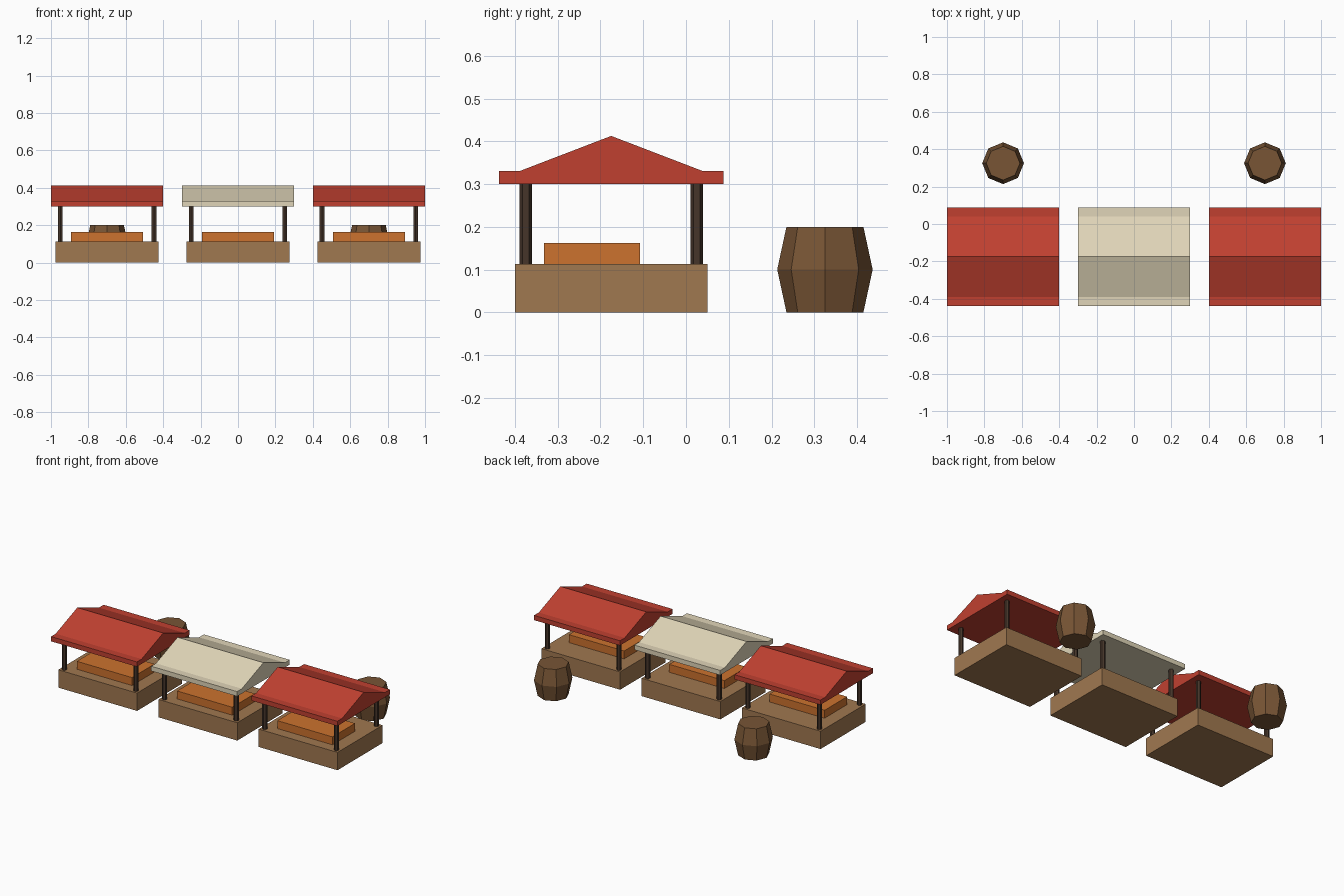
import bpy, bmesh
from mathutils import Matrix

cube = bpy.data.objects.get("Cube")
if cube:
    bpy.data.objects.remove(cube)


def material(name, hex_colour):
    srgb = [int(hex_colour[i:i + 2], 16) / 255 for i in (0, 2, 4)]
    colour = [((c + 0.055) / 1.055) ** 2.4 for c in srgb] + [1]
    mat = bpy.data.materials.new(name)
    mat.use_nodes = True
    mat.diffuse_color = colour
    mat.node_tree.nodes["Principled BSDF"].inputs["Base Color"].default_value = colour
    return mat


RED = material("red cloth", "C04030")
CREAM = material("cream cloth", "E0D5B8")
LIGHT_WOOD = material("light wood", "A07850")
DARK_WOOD = material("dark wood", "46352A")
BARREL_WOOD = material("barrel wood", "785535")
ORANGE = material("orange goods", "CC722E")


def finish(name, bm, mat):
    bmesh.ops.recalc_face_normals(bm, faces=bm.faces)
    mesh = bpy.data.meshes.new(name)
    bm.to_mesh(mesh)
    bm.free()
    mesh.materials.append(mat)
    obj = bpy.data.objects.new(name, mesh)
    bpy.context.collection.objects.link(obj)
    return obj


def box(name, centre, size, mat):
    bm = bmesh.new()
    bmesh.ops.create_cube(bm, size=1, matrix=Matrix.Translation(centre) @ Matrix.Diagonal((*size, 1)))
    return finish(name, bm, mat)


def post(name, x, y, bottom, top, mat):
    bm = bmesh.new()
    bmesh.ops.create_cone(bm, cap_ends=True, segments=6, radius1=0.015, radius2=0.015,
                          depth=top - bottom, matrix=Matrix.Translation((x, y, (bottom + top) / 2)))
    return finish(name, bm, mat)


def roof(name, x, y, mat):
    # Gable outline with a flat ledge at each eave, extruded along x
    half = [(0.2625, 0.30), (0.2625, 0.33), (0.215, 0.33)]
    outline = half + [(0, 0.4125)] + [(-a, z) for a, z in reversed(half)]
    bm = bmesh.new()
    face = bm.faces.new([bm.verts.new((x - 0.3, y + a, z)) for a, z in outline])
    ends = bmesh.ops.extrude_face_region(bm, geom=[face], use_keep_orig=True)["geom"]
    bmesh.ops.translate(bm, vec=(0.6, 0, 0), verts=[v for v in ends if isinstance(v, bmesh.types.BMVert)])
    return finish(name, bm, mat)


def barrel(name, x, y):
    # Two octagonal frustums meeting at the bulge
    bm = bmesh.new()
    bmesh.ops.create_cone(bm, cap_ends=True, segments=8, radius1=0.09, radius2=0.09,
                          depth=0.2, matrix=Matrix.Translation((x, y, 0.1)))
    sides = [e for e in bm.edges if abs(e.verts[0].co.z - e.verts[1].co.z) > 0.1]
    cut = bmesh.ops.subdivide_edges(bm, edges=sides, cuts=1)
    middle = [v for v in cut["geom_inner"] if isinstance(v, bmesh.types.BMVert)]
    bmesh.ops.scale(bm, vec=(1.24, 1.24, 1), verts=middle, space=Matrix.Translation((-x, -y, 0)))
    return finish(name, bm, BARREL_WOOD)


# Three market stalls in a row
STALL_Y = -0.175
for side, x, cloth in (("right", -0.7, RED), ("middle", 0, CREAM), ("left", 0.7, RED)):
    box(f"{side}_counter", (x, STALL_Y, 0.05625), (0.55, 0.45, 0.1125), LIGHT_WOOD)
    box(f"{side}_goods", (x, -0.22, 0.13), (0.385, 0.225, 0.065), ORANGE)
    for depth, dy in (("front", -0.2), ("back", 0.2)):
        for hand, dx in (("right", -0.25), ("left", 0.25)):
            post(f"{side}_stall_{depth}_{hand}_post", x + dx, STALL_Y + dy, 0.1, 0.31, DARK_WOOD)
    roof(f"{side}_roof", x, STALL_Y, cloth)

# Barrels behind the outer stalls
for side, x in (("right", -0.7), ("left", 0.7)):
    barrel(f"{side}_barrel", x, 0.325)
